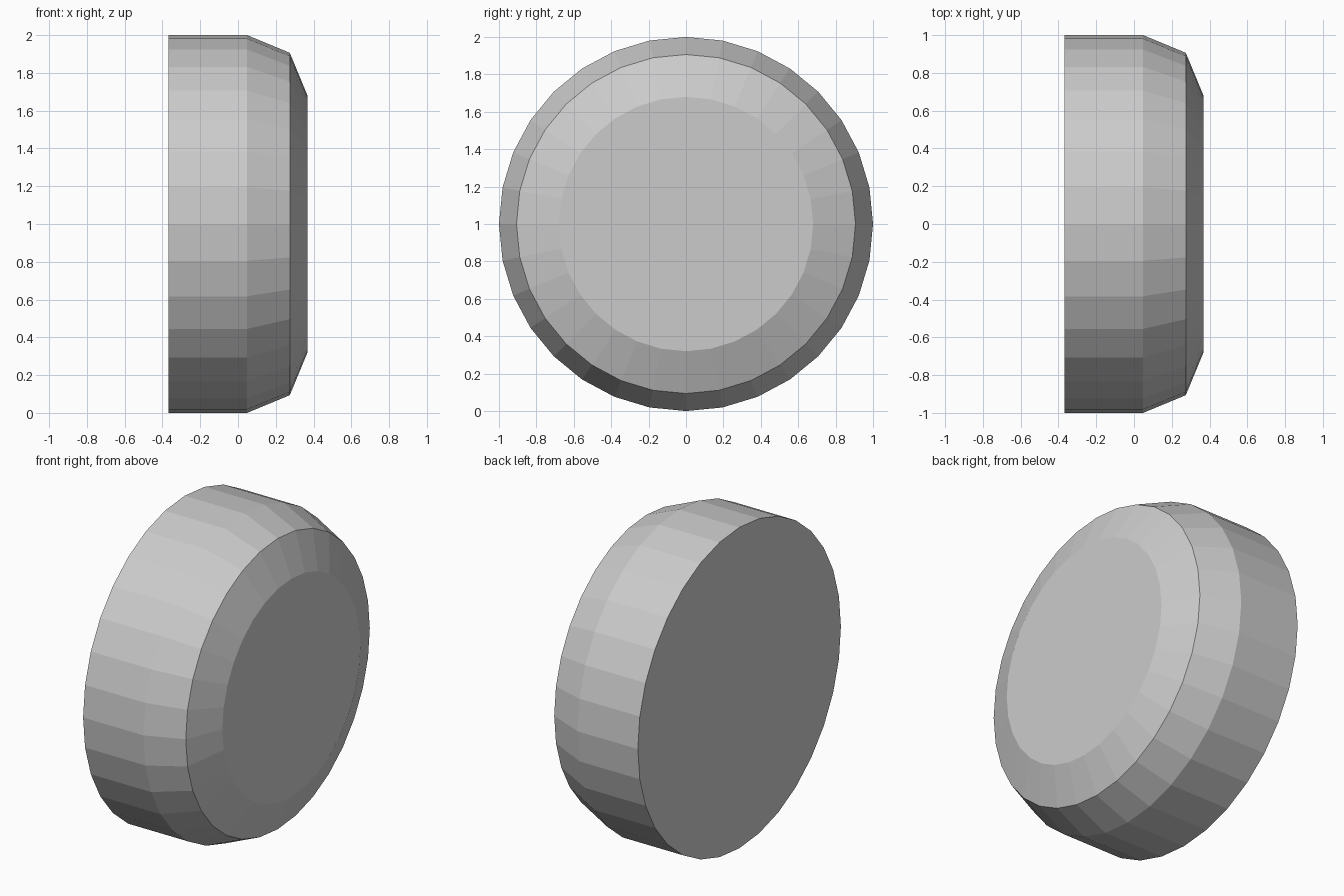
import bpy, bmesh, math

if "Cube" in bpy.data.objects:
    bpy.data.objects.remove(bpy.data.objects["Cube"])

SIDES = 32
HALF = 0.368
ROUND = 0.32

# Profile as (x, radius): straight rim, then a two-step rounded front edge
profile = [(-HALF, 1.0)]
for i in range(3):
    a = math.radians(45 * i)
    profile.append((HALF - ROUND + ROUND * math.sin(a),
                    1.0 - ROUND + ROUND * math.cos(a)))

# Disc body: rings around the x axis, bridged and capped
bm = bmesh.new()
rings = []
for x, r in profile:
    rings.append([bm.verts.new((x,
                                r * math.cos(2 * math.pi * k / SIDES),
                                1 + r * math.sin(2 * math.pi * k / SIDES)))
                  for k in range(SIDES)])
for a, b in zip(rings, rings[1:]):
    for k in range(SIDES):
        n = (k + 1) % SIDES
        bm.faces.new((a[k], a[n], b[n], b[k]))
bm.faces.new(rings[0])
bm.faces.new(rings[-1])
bmesh.ops.recalc_face_normals(bm, faces=bm.faces)

mesh = bpy.data.meshes.new("rounded_disc")
bm.to_mesh(mesh)
bm.free()
disc = bpy.data.objects.new("rounded_disc", mesh)
bpy.context.collection.objects.link(disc)
